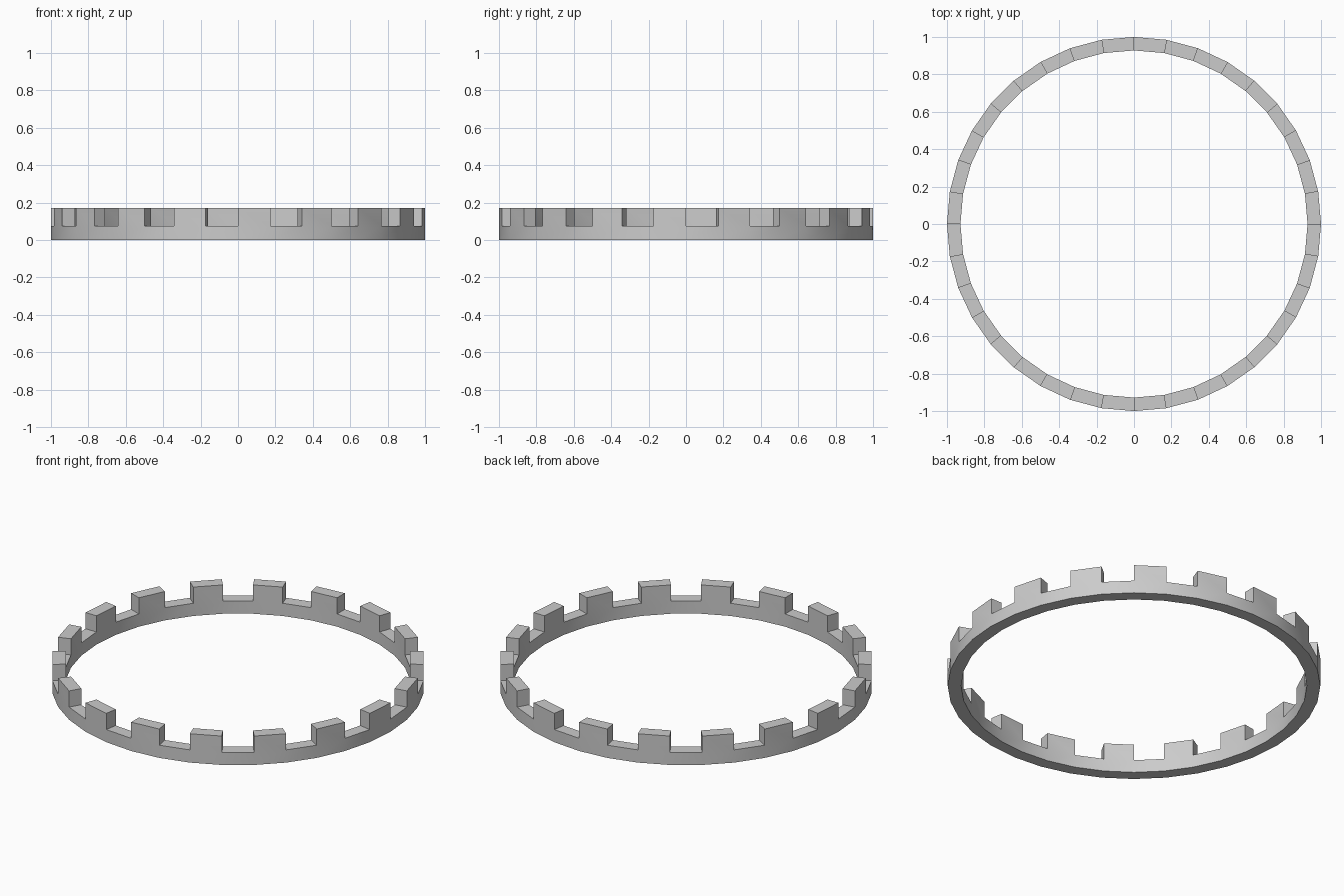
import bpy, bmesh, math

if "Cube" in bpy.data.objects:
    bpy.data.objects.remove(bpy.data.objects["Cube"])

SEGMENTS = 36
R_OUT, R_IN = 1.0, 0.928
Z_GAP, Z_TOP = 0.075, 0.171

bm = bmesh.new()


def ring(radius, z):
    return [bm.verts.new((radius * math.cos(2 * math.pi * i / SEGMENTS),
                          radius * math.sin(2 * math.pi * i / SEGMENTS), z))
            for i in range(SEGMENTS)]


# Low band: a 36-sided square-section ring
out_low, out_high = ring(R_OUT, 0), ring(R_OUT, Z_GAP)
in_low, in_high = ring(R_IN, 0), ring(R_IN, Z_GAP)
tops = []
for i in range(SEGMENTS):
    j = (i + 1) % SEGMENTS
    bm.faces.new((out_low[i], out_low[j], out_high[j], out_high[i]))
    bm.faces.new((in_low[j], in_low[i], in_high[i], in_high[j]))
    bm.faces.new((in_low[i], in_low[j], out_low[j], out_low[i]))
    tops.append(bm.faces.new((out_high[i], out_high[j], in_high[j], in_high[i])))

# Battlement teeth: every second top face is raised
result = bmesh.ops.extrude_discrete_faces(bm, faces=tops[1::2])
for face in result["faces"]:
    bmesh.ops.translate(bm, verts=face.verts, vec=(0, 0, Z_TOP - Z_GAP))
bmesh.ops.remove_doubles(bm, verts=bm.verts, dist=0.0001)
bmesh.ops.recalc_face_normals(bm, faces=bm.faces)

mesh = bpy.data.meshes.new("crenellated_ring")
bm.to_mesh(mesh)
bm.free()
obj = bpy.data.objects.new("crenellated_ring", mesh)
bpy.context.collection.objects.link(obj)
bpy.context.view_layer.objects.active = obj
obj.select_set(True)
bpy.ops.object.shade_smooth_by_angle(angle=math.radians(30))
